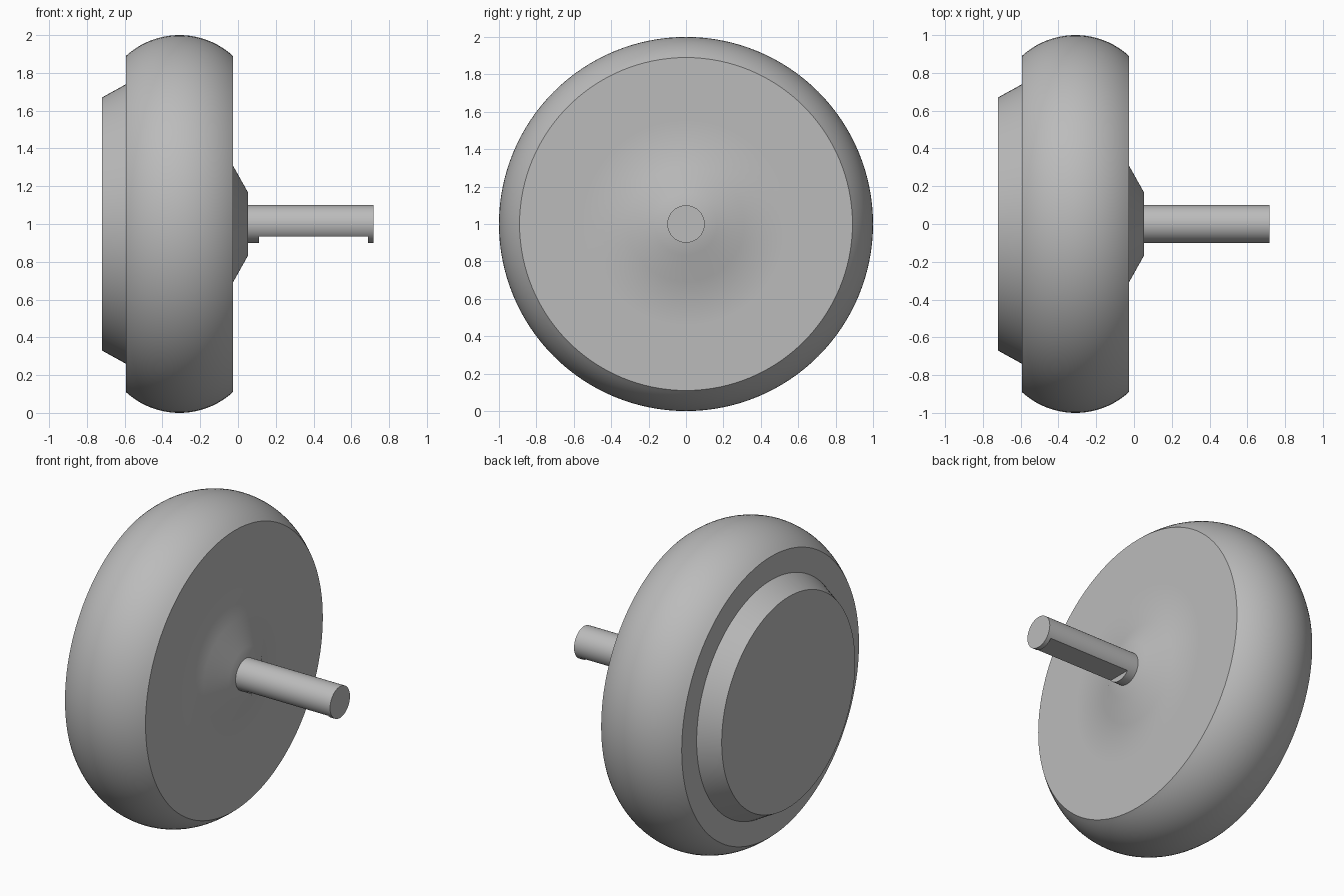
import bpy
import bmesh
import math
from mathutils import Matrix

cube = bpy.data.objects.get("Cube")
if cube:
    bpy.data.objects.remove(cube, do_unlink=True)

SEGMENTS = 128
AXIS_Z = 1.0

grey = bpy.data.materials.new("plain grey")
grey.use_nodes = True
colour = (0.5, 0.5, 0.5, 1)
grey.diffuse_color = colour
grey.node_tree.nodes["Principled BSDF"].inputs["Base Color"].default_value = colour


def add_object(name, bm):
    bmesh.ops.recalc_face_normals(bm, faces=bm.faces)
    mesh = bpy.data.meshes.new(name)
    bm.to_mesh(mesh)
    bm.free()
    mesh.materials.append(grey)
    obj = bpy.data.objects.new(name, mesh)
    bpy.context.collection.objects.link(obj)
    return obj


def smooth(obj):
    bpy.ops.object.select_all(action="DESELECT")
    obj.select_set(True)
    bpy.context.view_layer.objects.active = obj
    bpy.ops.object.shade_smooth_by_angle(angle=math.radians(32))


def lathe(name, profile, segments=SEGMENTS):
    """Turn (x, radius) points about the axle line and cap both ends."""
    bm = bmesh.new()
    rings = []
    for x, r in profile:
        angles = [math.tau * i / segments for i in range(segments)]
        rings.append([bm.verts.new((x, r * math.cos(a), AXIS_Z + r * math.sin(a)))
                      for a in angles])
    for a, b in zip(rings, rings[1:]):
        for i in range(segments):
            j = (i + 1) % segments
            bm.faces.new((a[i], a[j], b[j], b[i]))
    bm.faces.new(rings[0])
    bm.faces.new(rings[-1])
    return add_object(name, bm)


# Wheel: outer hub cap, rounded tread and inner collar in one turned body
centre_x, half_width, side_radius = -0.31, 0.283, 0.89
sag = 1.0 - side_radius
arc_radius = (half_width ** 2 + sag ** 2) / (2 * sag)
arc_angle = math.asin(half_width / arc_radius)
tread = []
for i in range(25):
    a = arc_angle * (i / 12 - 1)
    tread.append((centre_x + arc_radius * math.sin(a),
                  1.0 - arc_radius + arc_radius * math.cos(a)))
outer_x, inner_x = tread[0][0], tread[-1][0]
hub_cap = [(-0.72, 0.67), (outer_x, 0.74)]
collar = [(inner_x, 0.55), (inner_x, 0.31), (0.053, 0.167)]
wheel = lathe("wheel", hub_cap + tread + collar)
smooth(wheel)

# Axle with a flat milled along its underside
axle = lathe("axle", [(0.04, 0.1), (0.717, 0.1)], 64)
bm = bmesh.new()
bmesh.ops.create_cube(bm, size=1.0, matrix=Matrix.Translation((0.4, 0, 0.835))
                      @ Matrix.Diagonal((0.576, 0.4, 0.2, 1)))
cutter = add_object("flat_cutter", bm)
cut = axle.modifiers.new("flat", "BOOLEAN")
cut.operation = "DIFFERENCE"
cut.solver = "EXACT"
cut.object = cutter
bpy.context.view_layer.objects.active = axle
bpy.ops.object.modifier_apply(modifier=cut.name)
bpy.data.objects.remove(cutter, do_unlink=True)
smooth(axle)
